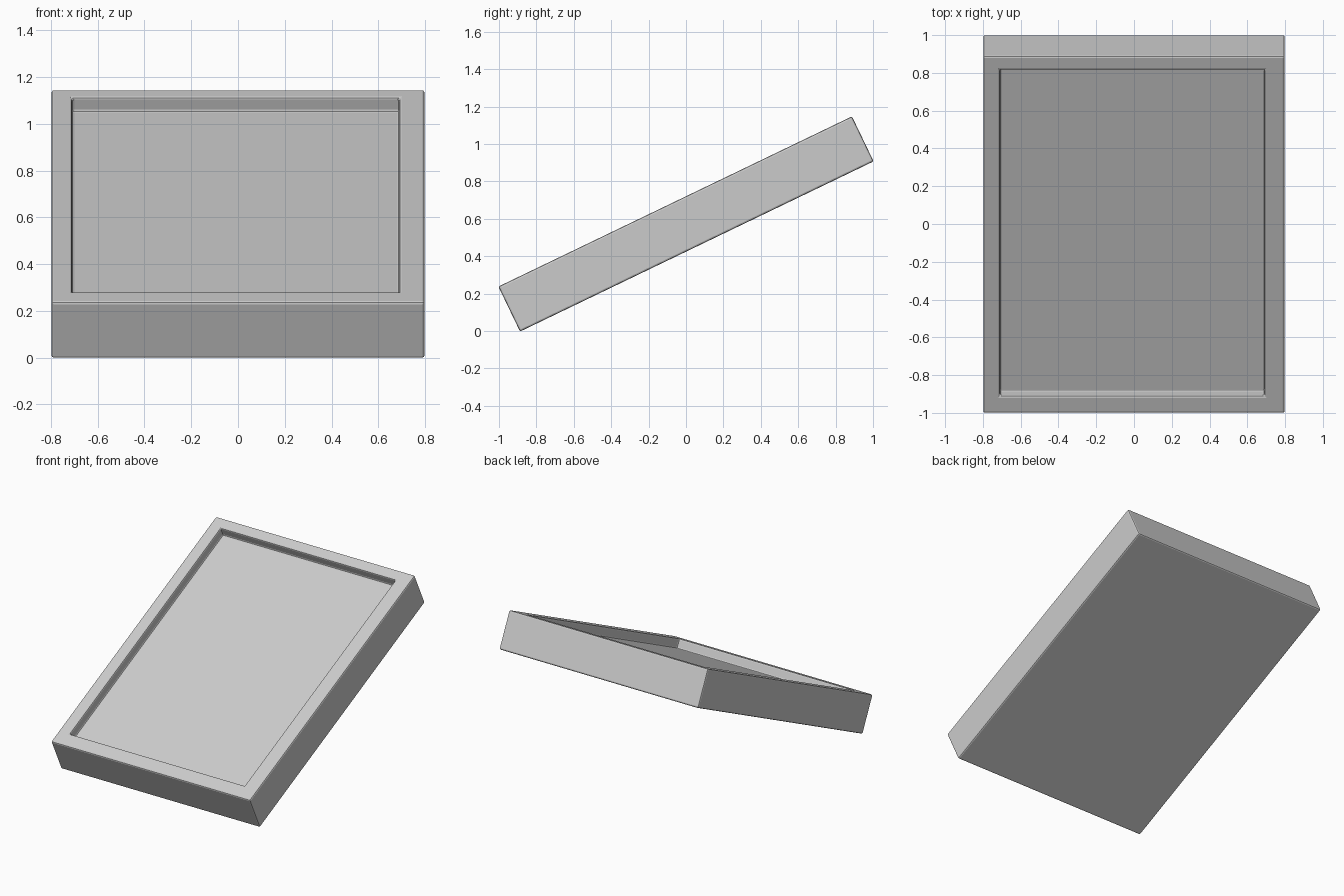
import bpy, bmesh, math

if "Cube" in bpy.data.objects:
    bpy.data.objects.remove(bpy.data.objects["Cube"])

W, L, T = 1.596, 2.098, 0.267      # tray width, length, thickness
DEPTH = 0.067                      # recess depth
TILT = math.radians(25.7)


def ring(bm, x0, x1, y0, y1, z):
    return [bm.verts.new(p) for p in
            ((x0, y0, z), (x1, y0, z), (x1, y1, z), (x0, y1, z))]


# Tray: four stacked rectangles (base, rim, recess lip, recess floor)
bm = bmesh.new()
x, y, z = W / 2, L / 2, T / 2
hole = (-0.71, 0.69, -y + 0.103, y - 0.08)
rings = [ring(bm, -x, x, -y, y, -z),
         ring(bm, -x, x, -y, y, z),
         ring(bm, *hole, z),
         ring(bm, *hole, z - DEPTH)]
for a, b in zip(rings, rings[1:]):
    for i in range(4):
        j = (i + 1) % 4
        bm.faces.new((a[i], a[j], b[j], b[i]))
bm.faces.new(rings[0][::-1])
bm.faces.new(rings[-1])
bmesh.ops.recalc_face_normals(bm, faces=bm.faces)
mesh = bpy.data.meshes.new("tilted_tray")
bm.to_mesh(mesh)
bm.free()

tray = bpy.data.objects.new("tilted_tray", mesh)
bpy.context.collection.objects.link(tray)

# Tilt the tray back and rest its front lower edge on the ground
tray.rotation_euler.x = TILT
tray.location.z = (L * math.sin(TILT) + T * math.cos(TILT)) / 2 - 0.003

# Small softened edges all round
bev = tray.modifiers.new("edge_bevel", 'BEVEL')
bev.width = 0.01
bev.segments = 2
bev.limit_method = 'ANGLE'
bev.angle_limit = math.radians(30)
